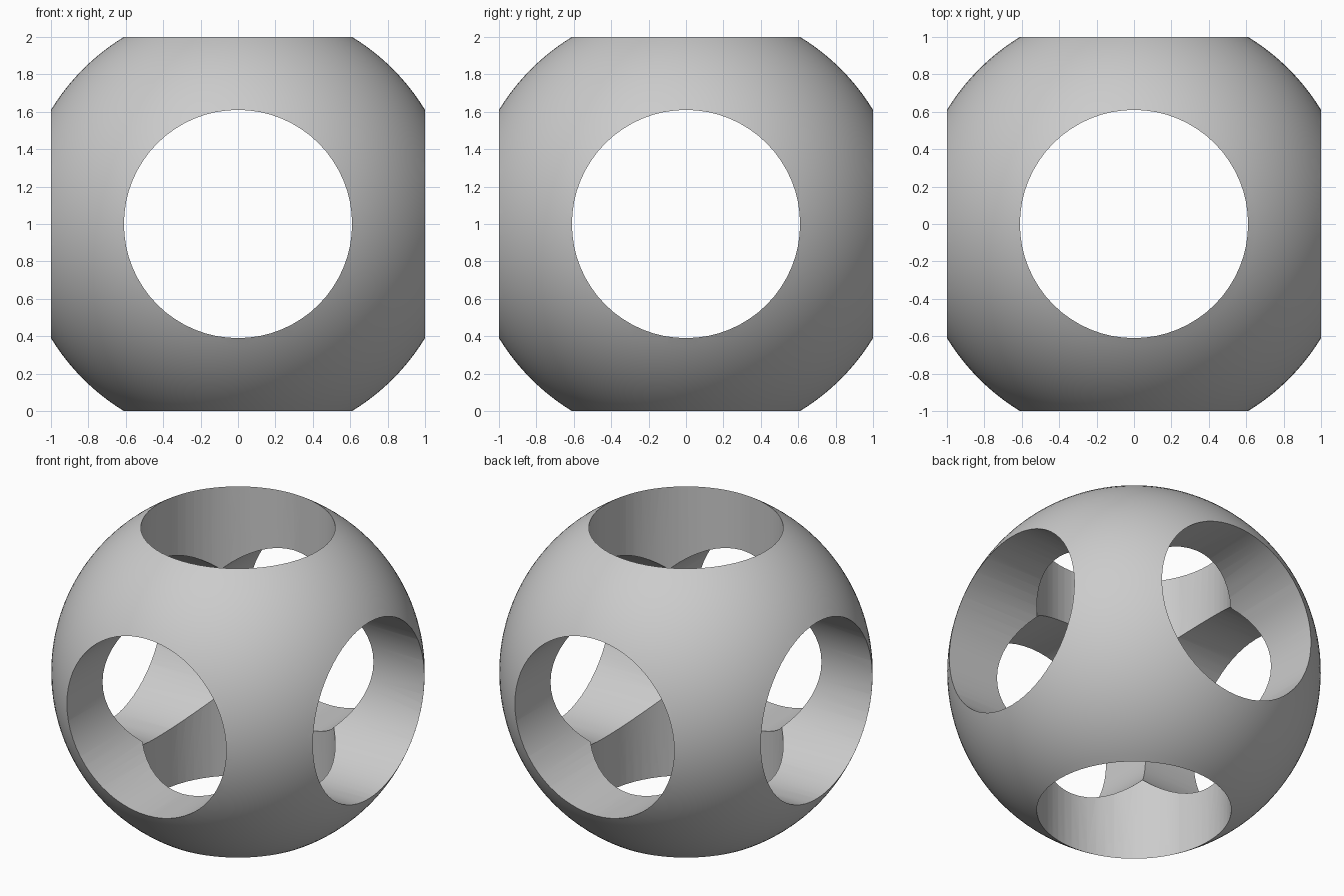
import bpy
import math

HOLE_RADIUS = 0.61
SPHERE_RADIUS = math.hypot(1, HOLE_RADIUS)  # rims of the holes land on a 2-unit cube
CENTRE = (0, 0, 1)

cube = bpy.data.objects.get("Cube")
if cube:
    bpy.data.objects.remove(cube, do_unlink=True)

grey = bpy.data.materials.new("plain grey")
grey.use_nodes = True
colour = (0.6, 0.6, 0.6, 1)
grey.diffuse_color = colour
grey.node_tree.nodes["Principled BSDF"].inputs["Base Color"].default_value = colour

# Ball
bpy.ops.mesh.primitive_uv_sphere_add(segments=128, ring_count=64, radius=SPHERE_RADIUS, location=CENTRE)
ball = bpy.context.object
ball.name = "pierced_ball"
ball.data.materials.append(grey)


def bore(name, rotation):
    """Drill a round hole right through the ball."""
    bpy.ops.mesh.primitive_cylinder_add(vertices=64, radius=HOLE_RADIUS, depth=3,
                                        location=CENTRE, rotation=rotation)
    cutter = bpy.context.object
    cutter.name = name
    cutter.hide_render = True
    cutter.data.materials.append(grey)
    cut = ball.modifiers.new(name, "BOOLEAN")
    cut.operation = "DIFFERENCE"
    cut.solver = "EXACT"
    cut.object = cutter
    bpy.context.view_layer.objects.active = ball
    bpy.ops.object.modifier_apply(modifier=cut.name)
    bpy.data.objects.remove(cutter, do_unlink=True)


# Holes along the three axes
bore("vertical_hole", (0, 0, 0))
bore("front_to_back_hole", (math.pi / 2, 0, 0))
bore("side_to_side_hole", (0, math.pi / 2, 0))

# Smooth surfaces with crisp rims
bpy.ops.object.select_all(action="DESELECT")
ball.select_set(True)
bpy.context.view_layer.objects.active = ball
bpy.ops.object.shade_smooth_by_angle(angle=math.radians(30))
